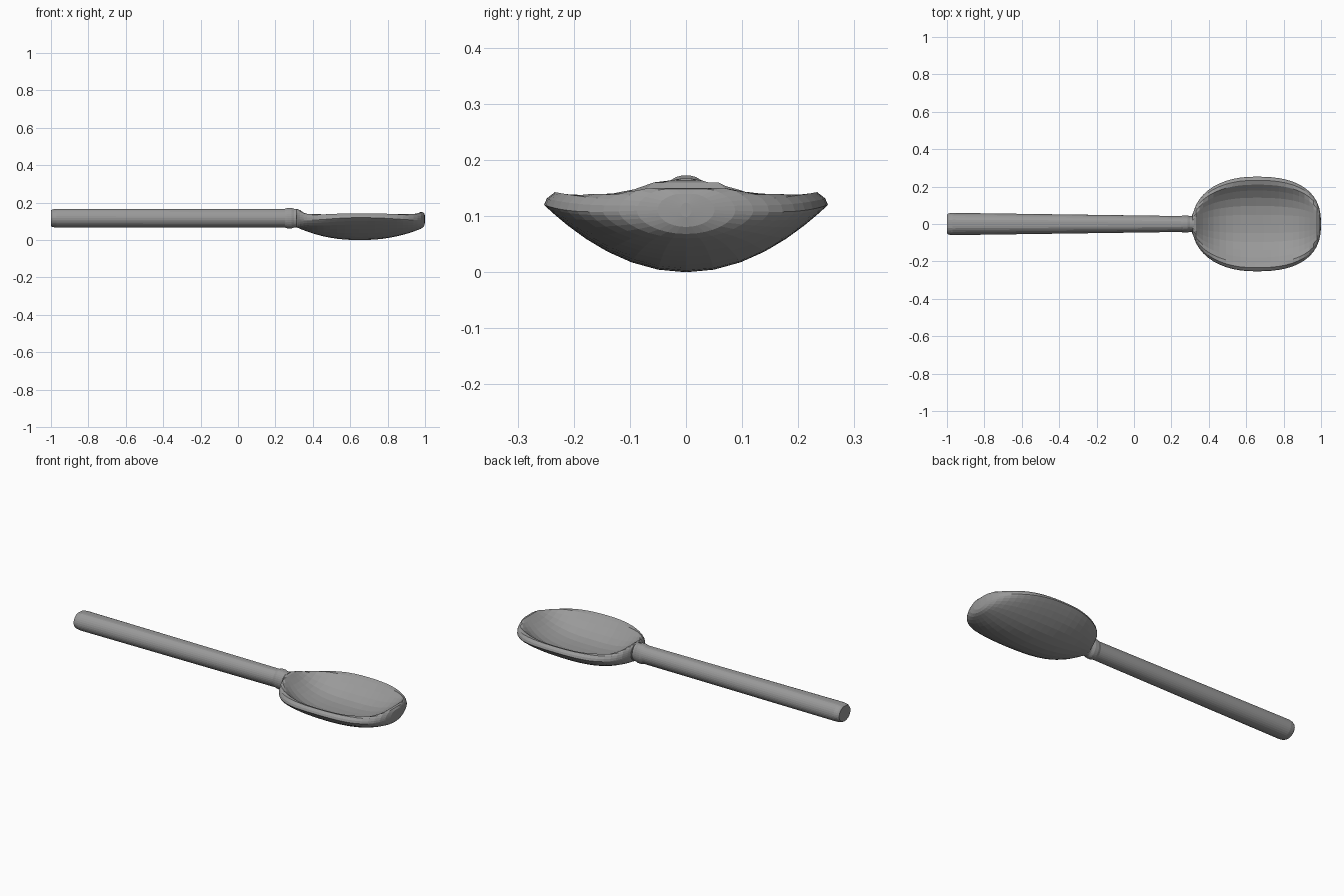
import bpy, bmesh, math

cube = bpy.data.objects.get("Cube")
if cube:
    bpy.data.objects.remove(cube)

metal = bpy.data.materials.new("grey")
metal.use_nodes = True
GREY = (0.32, 0.32, 0.32, 1)
metal.diffuse_color = GREY
metal.node_tree.nodes["Principled BSDF"].inputs["Base Color"].default_value = GREY

SIDES = 32
HALF_WIDTH = 0.253
RIM_HEIGHT = 0.12
BOWL_CENTRE = 0.65


def section(x, half, low, high, depth=0):
    """Cross-section: round where narrow, a wide dished shell where broad."""
    fullness = (half / HALF_WIDTH) ** 2
    middle = (low + high) / 2
    middle += (RIM_HEIGHT - middle) * fullness
    ring = []
    for i in range(SIDES):
        angle = math.tau * i / SIDES
        across, up = math.cos(angle), math.sin(angle)
        if up < 0:
            z = middle - (middle - low) * abs(up) ** (1 + fullness)
        else:
            z = middle + (high - middle) * min(1, up * (1 + 1.2 * fullness))
            reach = min(1, abs(across) / 0.9)
            z -= depth * (1 - reach ** 3) ** 1.3
        ring.append((x, half * across, z))
    return ring


def handle_section(x, scale):
    """Round rod that tapers towards the bowl."""
    centre, radius = 0.117, 0.05 * scale
    half = (0.046 - 0.014 * x) * scale
    return section(x, half, centre - radius, centre + radius)


def bowl_section(u):
    """Bowl slice, from the neck at u = -1 to the tip at u = 1."""
    size = abs(u)
    at_tip = u > 0
    length, power, rise = (0.35, 2.5, 0.005) if at_tip else (0.34, 2.2, 0.02)
    half = HALF_WIDTH * max(0, 1 - size ** power) ** (1 / power)
    low = 0.07 * size ** 2.2
    high = 0.147 + rise * size ** 6
    depth = 0.1 * max(0, 1 - (size / 0.93) ** 3)
    if at_tip:
        # Round the slice off as the tip narrows
        half = max(half, 0.01)
        closing = min(1, half / 0.1) ** 0.5
        centre = (low + high) / 2
        low = centre + (low - centre) * closing
        high = centre + (high - centre) * closing
    else:
        half = max(half, 0.05)
    return section(BOWL_CENTRE + length * u, half, low, high, depth)


def loft(name, rings):
    """Skin the cross-sections along x and cap both ends."""
    bm = bmesh.new()
    loops = [[bm.verts.new(point) for point in ring] for ring in rings]
    for a, b in zip(loops, loops[1:]):
        for i in range(SIDES):
            j = (i + 1) % SIDES
            bm.faces.new((a[i], a[j], b[j], b[i]))
    bm.faces.new(loops[0])
    bm.faces.new(loops[-1])
    bmesh.ops.recalc_face_normals(bm, faces=bm.faces)
    mesh = bpy.data.meshes.new(name)
    bm.to_mesh(mesh)
    bm.free()
    mesh.materials.append(metal)
    obj = bpy.data.objects.new(name, mesh)
    bpy.context.collection.objects.link(obj)


# Handle: softened butt end, long taper, raised collar
stations = ((-1, 0.85), (-0.99, 0.95), (-0.97, 1), (0.25, 1),
            (0.265, 1.1), (0.285, 1.1), (0.3, 1), (0.32, 1))
loft("handle", [handle_section(x, scale) for x, scale in stations])

# Bowl: slices gather closer together towards neck and tip
STEPS = 13
loft("bowl", [bowl_section(math.sin(math.pi / 2 * k / STEPS))
              for k in range(-STEPS, STEPS + 1)])
